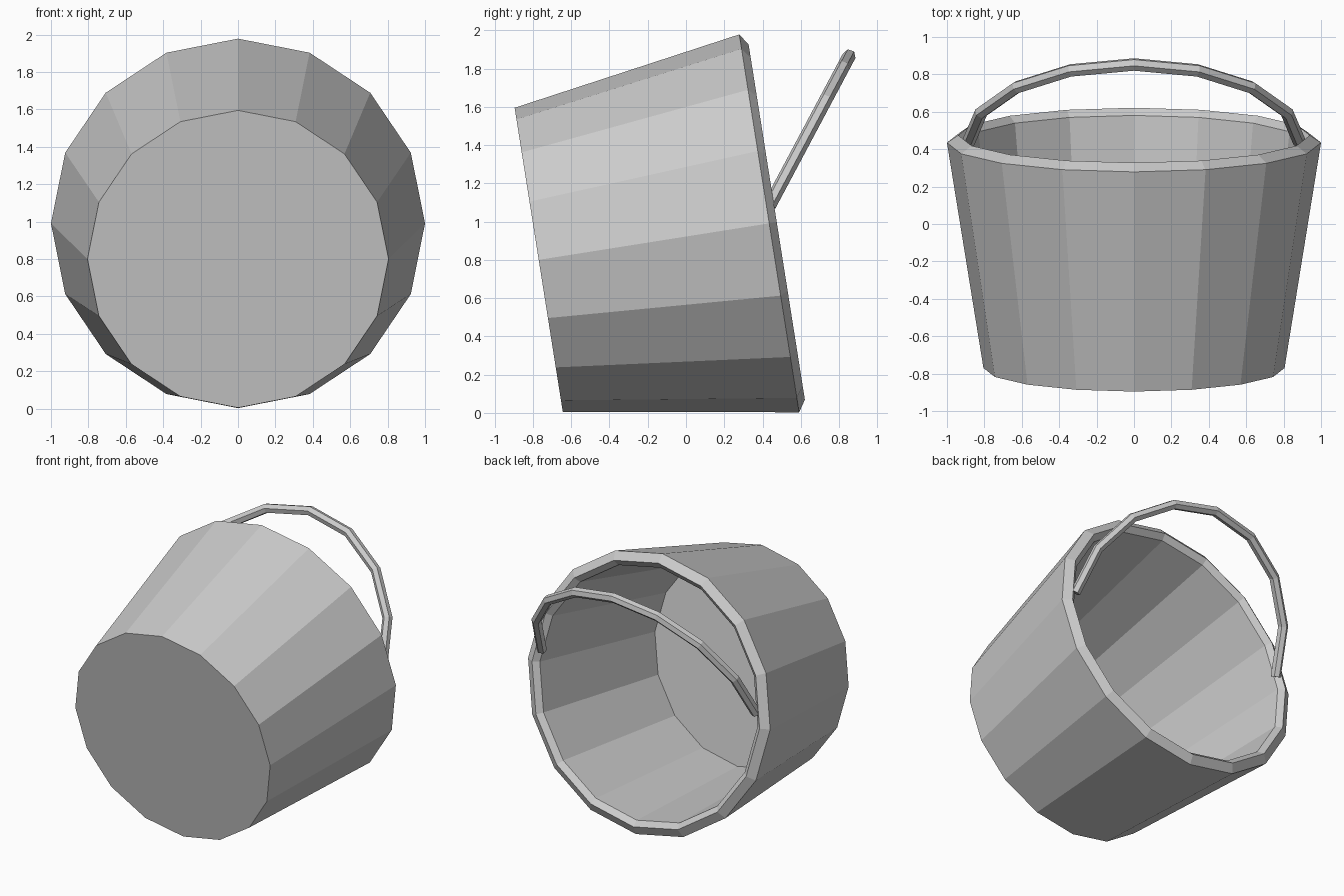
import bpy, bmesh, math
from mathutils import Matrix, Vector

if "Cube" in bpy.data.objects:
    bpy.data.objects.remove(bpy.data.objects["Cube"])

SIDES = 16
TILT = math.radians(9)


def lathe(name, profile, sides):
    """Closed faceted solid from (radius, height) points; ends lie on the axis."""
    bm = bmesh.new()
    rings = []
    for r, h in profile:
        rings.append([bm.verts.new((r * math.sin(2 * math.pi * i / sides),
                                    r * math.cos(2 * math.pi * i / sides), h))
                      for i in range(sides)])
    for a, b in zip(rings, rings[1:]):
        for i in range(sides):
            j = (i + 1) % sides
            bm.faces.new((a[i], a[j], b[j], b[i]))
    bm.faces.new(rings[0])
    bm.faces.new(rings[-1])
    bmesh.ops.recalc_face_normals(bm, faces=bm.faces)
    mesh = bpy.data.meshes.new(name)
    bm.to_mesh(mesh)
    bm.free()
    obj = bpy.data.objects.new(name, mesh)
    bpy.context.collection.objects.link(obj)
    return obj


# Bucket: tapered wall, bevelled rim, hollow inside
bucket = lathe("bucket", [(0.805, 0), (1.0, 1.22), (0.94, 1.26),
                          (0.90, 1.225), (0.765, 0.045)], SIDES)

# Lay it on its side: axis points backward and slightly up
axis = Vector((0, math.cos(TILT), math.sin(TILT)))
up = Vector((0, -math.sin(TILT), math.cos(TILT)))
side = up.cross(axis)
bucket.matrix_world = (Matrix.Translation((0, -0.77, 0.80))
                       @ Matrix((side, up, axis)).transposed().to_4x4())

# Handle: half-circle tube swung up and back from the rim
pivot = Vector((0, 0.437, 1.085))
swing = Vector((0, 0.47, 0.883)).normalized()
radius, steps = 0.885, 8
curve = bpy.data.curves.new("handle", 'CURVE')
curve.dimensions = '3D'
curve.bevel_depth = 0.035
curve.bevel_resolution = 1
curve.use_fill_caps = True
spline = curve.splines.new('POLY')
spline.points.add(steps)
for k, p in enumerate(spline.points):
    t = math.pi * k / steps
    pos = pivot + Vector((radius * math.cos(t), 0, 0)) + swing * radius * math.sin(t)
    p.co = (*pos, 1)
spline.use_smooth = False
handle = bpy.data.objects.new("handle", curve)
bpy.context.collection.objects.link(handle)
